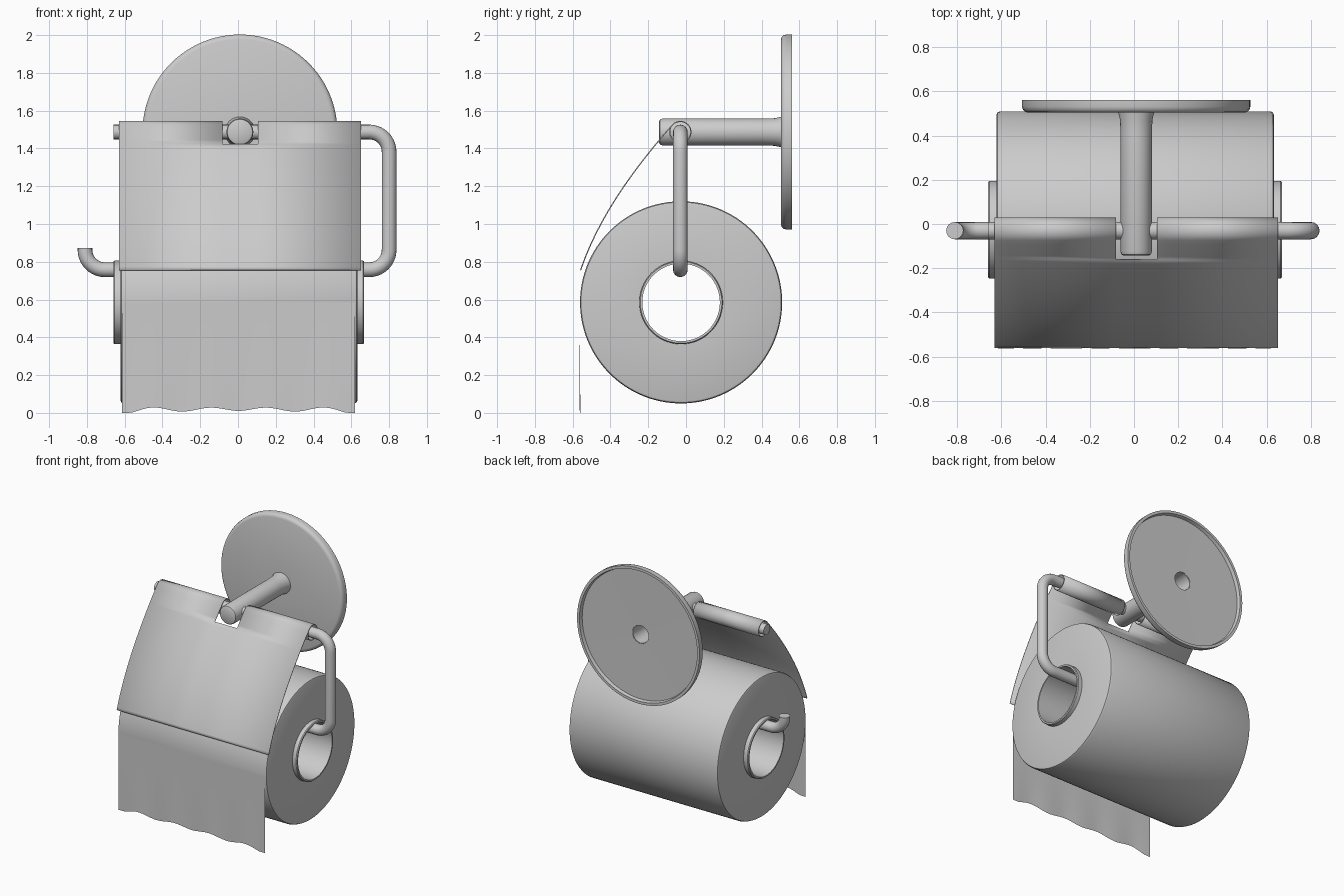
import bpy, bmesh
from math import sin, cos, pi, radians
from mathutils import Vector

if "Cube" in bpy.data.objects:
    bpy.data.objects.remove(bpy.data.objects["Cube"])


def finish(name, bm, angle=35):
    """Turn a bmesh into a smooth-shaded object."""
    bmesh.ops.recalc_face_normals(bm, faces=bm.faces)
    me = bpy.data.meshes.new(name)
    bm.to_mesh(me)
    bm.free()
    ob = bpy.data.objects.new(name, me)
    bpy.context.collection.objects.link(ob)
    shade(ob, angle)
    return ob


def shade(ob, angle=35):
    bpy.ops.object.select_all(action='DESELECT')
    ob.select_set(True)
    bpy.context.view_layer.objects.active = ob
    bpy.ops.object.shade_smooth_by_angle(angle=radians(angle))


def lathe(name, profile, center, axis, closed=True, seg=96):
    """Revolve (along, radius) points about the x or y axis."""
    bm = bmesh.new()
    rings = []
    for a, r in profile:
        ring = []
        for i in range(seg):
            t = 2 * pi * i / seg
            u, w = r * cos(t), r * sin(t)
            p = (a, u, w) if axis == 'X' else (u, a, w)
            ring.append(bm.verts.new(Vector(p) + Vector(center)))
        rings.append(ring)
    n = len(rings)
    for k in range(n if closed else n - 1):
        A, B = rings[k], rings[(k + 1) % n]
        for i in range(seg):
            j = (i + 1) % seg
            bm.faces.new((A[i], A[j], B[j], B[i]))
    if not closed:
        bm.faces.new(rings[0])
        bm.faces.new(rings[-1])
    return finish(name, bm)


def sheet(name, xs, rows, point, keep=lambda i, j: True):
    """Grid surface; point(x, j) gives the position of row j."""
    bm = bmesh.new()
    g = [[bm.verts.new(point(x, j)) for x in xs] for j in range(rows)]
    for j in range(rows - 1):
        for i in range(len(xs) - 1):
            if keep(i, j):
                bm.faces.new((g[j][i], g[j][i + 1], g[j + 1][i + 1], g[j + 1][i]))
    bmesh.ops.delete(bm, geom=[v for v in bm.verts if not v.link_faces], context='VERTS')
    return finish(name, bm, 50)


BAR_Y, BAR_Z = -0.03, 1.487

# Wall plate: dished disc with a hole at the post
lathe("wall_plate", [(0.503, 0.07), (0.503, 0.49), (0.507, 0.503), (0.516, 0.512),
                     (0.53, 0.516), (0.56, 0.516), (0.56, 0.496), (0.535, 0.49),
                     (0.532, 0.07)], (0.01, 0, BAR_Z), 'Y')

# Hollow post, slightly flared at the plate, closed at the front
lathe("post", [(0.53, 0.066), (0.53, 0.084), (0.50, 0.08), (0.47, 0.073), (0.40, 0.071),
               (-0.125, 0.071), (-0.137, 0.067), (-0.142, 0.058), (-0.142, 0.001),
               (-0.12, 0.001), (-0.12, 0.06), (0.3, 0.06)], (0.01, 0, BAR_Z), 'Y', seg=48)

# Paper roll and cardboard core
RY, RZ, RR = -0.026, 0.585, 0.535
lathe("paper_roll", [(-0.622, 0.215), (-0.622, RR - 0.015), (-0.618, RR - 0.005),
                     (-0.607, RR), (0.617, RR), (0.628, RR - 0.005),
                     (0.632, RR - 0.015), (0.632, 0.215)], (0, RY, RZ), 'X', seg=128)
lathe("core_tube", [(-0.66, 0.205), (-0.66, 0.216), (-0.654, 0.221), (0.662, 0.221),
                    (0.668, 0.216), (0.668, 0.205)], (0, RY, RZ), 'X')


# Bent wire holder: top bar, right upright, bottom bar, end hook
def fillet(path, radius, steps=10):
    out = [path[0]]
    for a, b, c in zip(path, path[1:], path[2:]):
        d1, d2 = (a - b).normalized(), (c - b).normalized()
        mid = b + (d1 + d2) * radius
        for k in range(steps + 1):
            t = pi / 2 * k / steps
            out.append(mid - d2 * radius * cos(t) - d1 * radius * sin(t))
    return out + [path[-1]]


corners = [Vector((x, BAR_Y, z)) for x, z in
           ((-0.66, BAR_Z), (0.80, BAR_Z), (0.80, 0.758), (-0.81, 0.758), (-0.81, 0.873))]
pts = fillet(corners, 0.105)
cu = bpy.data.curves.new("wire_holder", 'CURVE')
cu.dimensions = '3D'
cu.bevel_depth = 0.039
cu.bevel_resolution = 6
cu.use_fill_caps = True
sp = cu.splines.new('POLY')
sp.points.add(len(pts) - 1)
for p, v in zip(sp.points, pts):
    p.co = (*v, 1)
wire = bpy.data.objects.new("wire_holder", cu)
bpy.context.collection.objects.link(wire)
bpy.ops.object.select_all(action='DESELECT')
wire.select_set(True)
bpy.context.view_layer.objects.active = wire
bpy.ops.object.convert(target='MESH')
shade(bpy.context.object)

# Curved cover: curls round the top bar, notched at the post
prof = []
for k in range(33):
    t = radians(-205 + 343 * k / 32)
    prof.append((BAR_Y + 0.056 * cos(t), BAR_Z + 0.056 * sin(t)))
curl = len(prof)
P0, P1, P2 = Vector(prof[-1]), Vector((-0.44, 1.11)), Vector((-0.558, 0.755))
for k in range(1, 41):
    t = k / 40
    prof.append(tuple(P0 * (1 - t) ** 2 + P1 * 2 * t * (1 - t) + P2 * t * t))
cover = sheet("cover_flap", [-0.63, -0.082, 0.105, 0.65], len(prof),
              lambda x, j: (x, *prof[j]),
              lambda i, j: i != 1 or (j >= curl and prof[j][1] < 1.442))
mod = cover.modifiers.new("thickness", 'SOLIDIFY')
mod.thickness = 0.006
mod.offset = 0

# Loose paper end with a torn, wavy bottom edge
ROWS = 14


def loose(x, j):
    f = j / (ROWS - 1)
    u = abs(x - 0.003) / 0.6175
    wave = 0.018 - 0.014 * cos(2 * pi * 2 * (u + 0.02)) * (0.6 + 0.4 * u)
    wave = max(0, wave - 0.012 * u ** 6)
    ripple = 0.003 * f * f * cos(4 * pi * u)
    return (x, RY - RR - 0.001 + ripple, 0.585 + (wave - 0.585) * f)


sheet("loose_paper", [-0.615 + 1.235 * i / 48 for i in range(49)], ROWS, loose)
